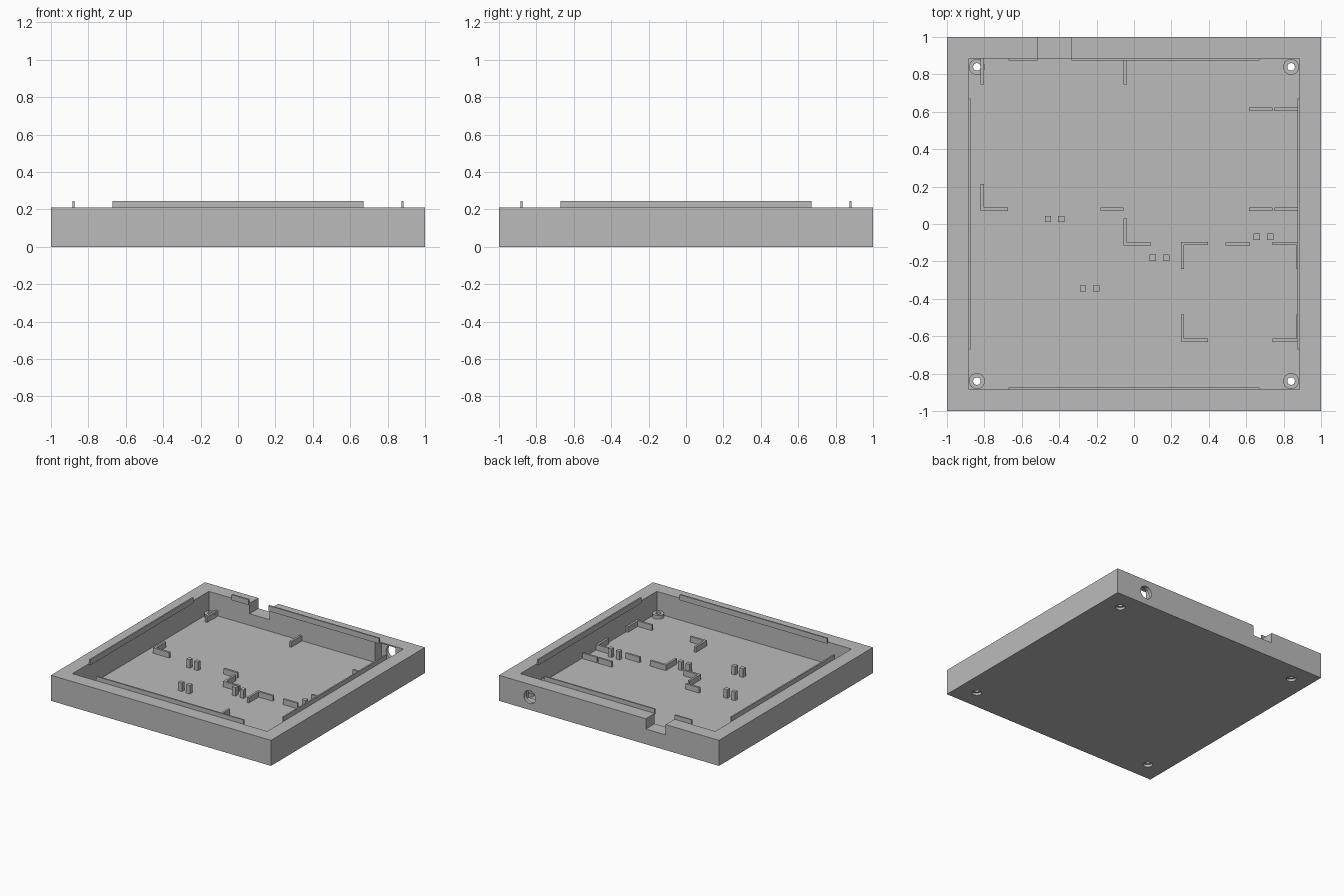
import bpy
import bmesh
from math import pi
from mathutils import Matrix, Vector

cube = bpy.data.objects.get("Cube")
if cube:
    bpy.data.objects.remove(cube, do_unlink=True)

grey = bpy.data.materials.new("grey plastic")
grey.use_nodes = True
colour = (0.5, 0.5, 0.5, 1)
grey.diffuse_color = colour
grey.node_tree.nodes["Principled BSDF"].inputs["Base Color"].default_value = colour

FLOOR, TOP, INNER = 0.03, 0.21, 0.885


def finish(name, bm):
    mesh = bpy.data.meshes.new(name)
    bm.to_mesh(mesh)
    bm.free()
    obj = bpy.data.objects.new(name, mesh)
    bpy.context.collection.objects.link(obj)
    mesh.materials.append(grey)
    return obj


def box(name, x0, x1, y0, y1, z0, z1):
    bm = bmesh.new()
    size = Vector((x1 - x0, y1 - y0, z1 - z0))
    mid = Vector((x0 + x1, y0 + y1, z0 + z1)) / 2
    bmesh.ops.create_cube(bm, size=1, matrix=Matrix.Translation(mid) @ Matrix.Diagonal(size).to_4x4())
    return finish(name, bm)


def cylinder(name, r, x, y, z, depth, along_y=False):
    bm = bmesh.new()
    turn = Matrix.Rotation(pi / 2 if along_y else 0, 4, "X")
    bmesh.ops.create_cone(bm, cap_ends=True, segments=24, radius1=r, radius2=r, depth=depth,
                          matrix=Matrix.Translation((x, y, z)) @ turn)
    return finish(name, bm)


def cut(obj, cutter):
    mod = obj.modifiers.new(cutter.name, "BOOLEAN")
    mod.operation = "DIFFERENCE"
    mod.solver = "EXACT"
    mod.object = cutter
    cutter.hide_render = True
    cutter.hide_viewport = True


# Tray: hollow case with cable notch, jack pocket and jack hole in the back wall
tray = box("tray", -1, 1, -1, 1, 0, TOP)
cut(tray, box("cavity_cutter", -INNER, INNER, -INNER, INNER, FLOOR, 0.4))
cut(tray, box("notch_cutter", -0.515, -0.335, 0.8, 1.1, 0.125, 0.4))
cut(tray, box("pocket_cutter", 0.627, 0.813, 0.8, 0.97, FLOOR + 0.005, 0.2))
cut(tray, cylinder("jack_hole_cutter", 0.053, 0.72, 1, 0.105, 0.2, along_y=True))

# Corner standoffs with screw holes, counterbored from below
for sx, side in ((-1, "right"), (1, "left")):
    for sy, end in ((-1, "front"), (1, "back")):
        x, y = 0.84 * sx, 0.84 * sy
        tag = f"{end}_{side}"
        standoff = cylinder("standoff_" + tag, 0.043, x, y, 0.043, 0.034)
        hole = cylinder("screw_hole_cutter_" + tag, 0.02, x, y, 0.03, 0.2)
        for part in (standoff, tray):
            cut(part, hole)
        cut(tray, cylinder("screw_head_cutter_" + tag, 0.036, x, y, -0.02, 0.08))

# Raised locating lips along the inner rim
LIP, HALF = 0.873, 0.67
box("lip_right", -INNER, -LIP, -HALF, HALF, 0.2, 0.245)
box("lip_left", LIP, INNER, -HALF, HALF, 0.2, 0.245)
box("lip_front", -HALF, HALF, -INNER, -LIP, 0.2, 0.245)
box("lip_back_long", -0.335, HALF, LIP, INNER, 0.2, 0.245)
box("lip_back_short", -HALF, -0.515, LIP, INNER, 0.2, 0.245)

# Low retaining ribs on the floor: start corner, length along x, length along y
T, ARM = 0.017, 0.145


def rib(x, y, dx, dy):
    box("rib", min(x, x + dx), max(x, x + dx), min(y, y + dy), max(y, y + dy), FLOOR - 0.005, 0.075)


def corner_rib(x, y, sx, sy):
    rib(x, y, sx * ARM, sy * T)
    rib(x, y, sx * T, sy * ARM)


for x in (-0.82, -0.055):
    rib(x, INNER, T, -0.14)
for y in (0.07, 0.605):
    rib(0.615, y, 0.125, T)
    rib(0.75, y, 0.13, T)
rib(-0.18, 0.07, 0.125, T)
rib(0.49, -0.115, 0.13, T)
for x, y, sx, sy in ((-0.82, 0.07, 1, 1), (-0.055, -0.115, 1, 1),
                     (0.25, -0.095, 1, -1), (INNER, -0.095, -1, -1),
                     (0.25, -0.63, 1, 1), (INNER, -0.63, -1, 1)):
    corner_rib(x, y, sx, sy)

# Pairs of square posts
for x, y in ((-0.46, 0.027), (0.1, -0.18), (0.657, -0.068), (-0.273, -0.345)):
    for px in (x, x + 0.072):
        box("post", px - 0.017, px + 0.017, y - 0.017, y + 0.017, FLOOR - 0.005, 0.1)
